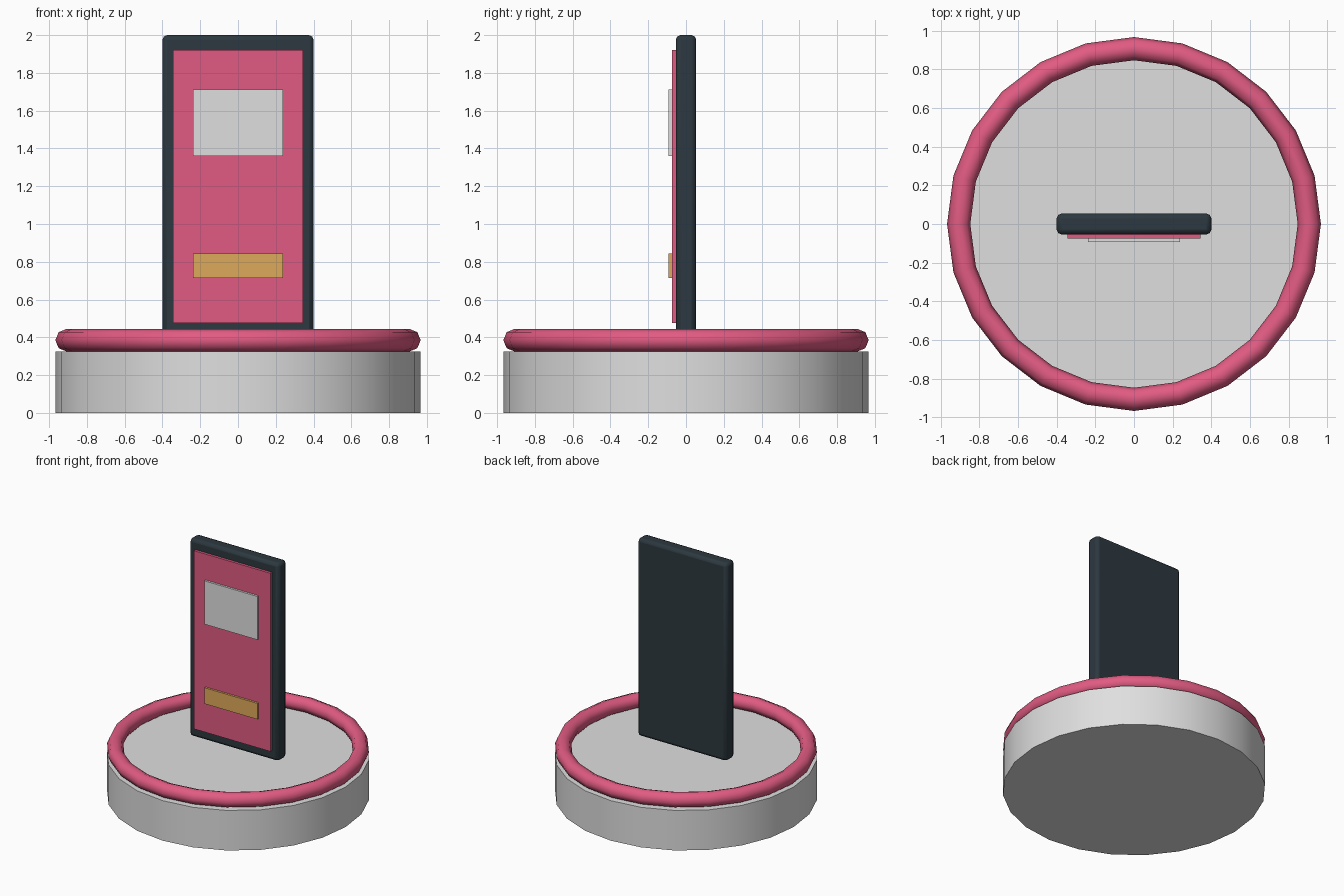
import bpy
import math

cube = bpy.data.objects.get("Cube")
if cube:
    bpy.data.objects.remove(cube, do_unlink=True)


def material(name, rgb):
    mat = bpy.data.materials.new(name)
    mat.use_nodes = True
    color = (*rgb, 1.0)
    mat.diffuse_color = color
    mat.node_tree.nodes["Principled BSDF"].inputs["Base Color"].default_value = color
    return mat


grey = material("light grey", (0.74, 0.74, 0.74))
pink = material("rose pink", (0.75, 0.105, 0.225))
gold = material("warm gold", (0.73, 0.40, 0.105))
dark = material("dark slate", (0.025, 0.04, 0.05))


def finish(name, mat, smooth=False):
    obj = bpy.context.object
    obj.name = name
    obj.data.materials.append(mat)
    if smooth:
        bpy.ops.object.shade_smooth_by_angle(angle=math.radians(50))
    return obj


def box(name, mat, half_width, y0, y1, z0, z1):
    """Box centred on x, spanning the given depth and height."""
    bpy.ops.mesh.primitive_cube_add(size=1, location=(0, (y0 + y1) / 2, (z0 + z1) / 2))
    bpy.context.object.scale = (2 * half_width, y1 - y0, z1 - z0)
    bpy.ops.object.transform_apply(location=False, rotation=False, scale=True)
    return finish(name, mat)


# Round base with a ring resting on its rim
bpy.ops.mesh.primitive_cylinder_add(vertices=24, radius=0.967, depth=0.325,
                                    location=(0, 0, 0.1625))
finish("base", grey, smooth=True)
bpy.ops.mesh.primitive_torus_add(major_segments=24, minor_segments=8,
                                 major_radius=0.907, minor_radius=0.06,
                                 location=(0, 0, 0.385))
finish("rim_ring", pink, smooth=True)

# Upright slab with softened edges
slab = box("slab_body", dark, 0.4, -0.054, 0.054, 0.395, 2.0)
bevel = slab.modifiers.new("soft edges", "BEVEL")
bevel.width = 0.025
bevel.segments = 2
bpy.ops.object.shade_smooth_by_angle(angle=math.radians(50))

# Front panel and its raised blocks
box("front_panel", pink, 0.343, -0.075, -0.05, 0.475, 1.922)
box("upper_block", grey, 0.238, -0.092, -0.07, 1.36, 1.712)
box("lower_block", gold, 0.238, -0.092, -0.07, 0.714, 0.844)
